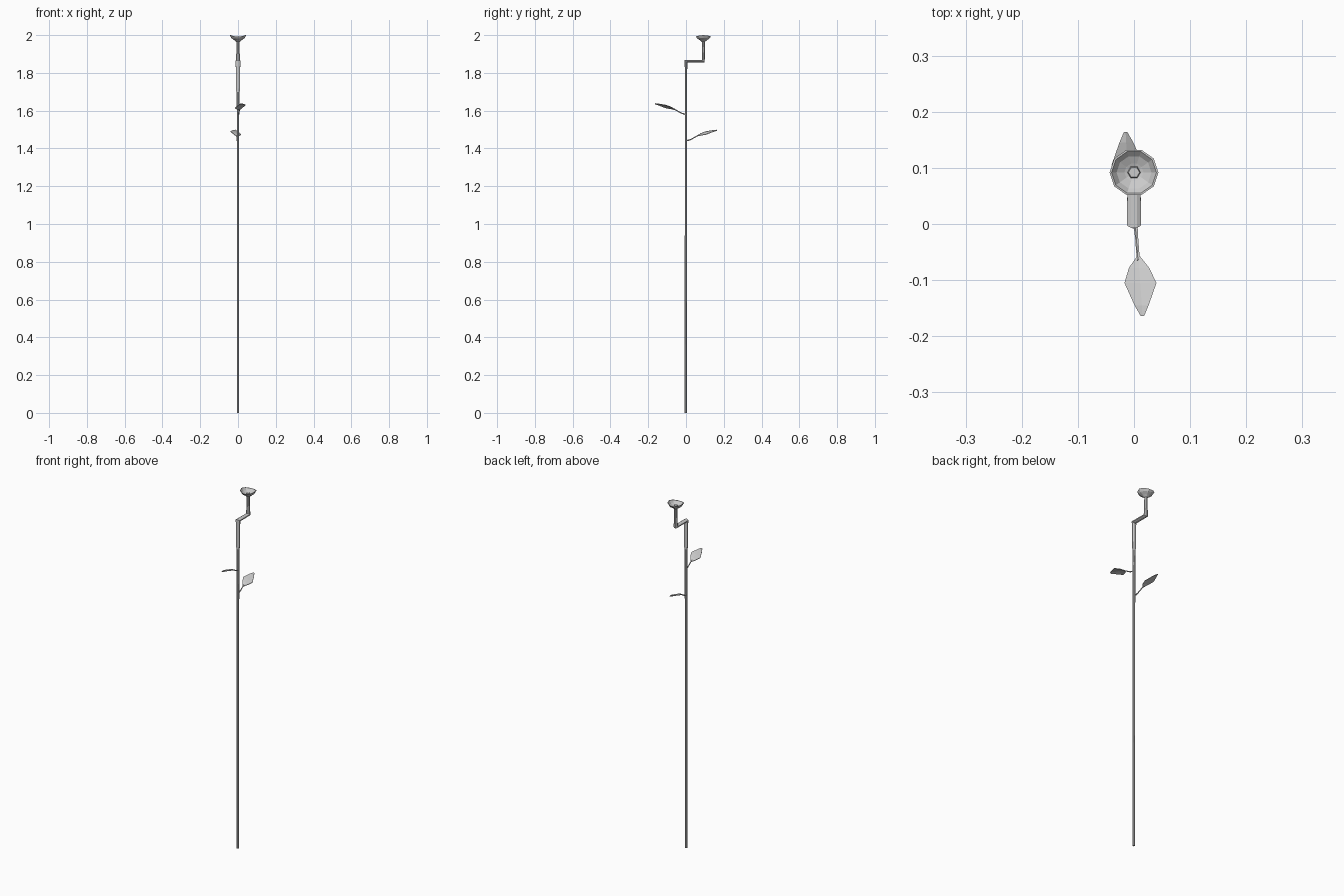
import bpy, bmesh, math
from mathutils import Vector

if "Cube" in bpy.data.objects:
    bpy.data.objects.remove(bpy.data.objects["Cube"])


def finish(name, bm):
    bmesh.ops.recalc_face_normals(bm, faces=bm.faces)
    me = bpy.data.meshes.new(name)
    bm.to_mesh(me)
    bm.free()
    ob = bpy.data.objects.new(name, me)
    bpy.context.collection.objects.link(ob)
    return ob


def loft(bm, rings, cap_start=True, cap_end=True):
    loops = [[bm.verts.new(p) for p in r] for r in rings]
    n = len(loops[0])
    for a, b in zip(loops, loops[1:]):
        for i in range(n):
            j = (i + 1) % n
            bm.faces.new((a[i], a[j], b[j], b[i]))
    if cap_start:
        bm.faces.new(loops[0][::-1])
    if cap_end:
        bm.faces.new(loops[-1])


def tube(bm, path, n):
    """Mitred tube; path entries are (point, half width, half thickness)."""
    pts = [Vector(p[0]) for p in path]
    rings = []
    for k, (p, w, t) in enumerate(path):
        d0 = (pts[k] - pts[max(k - 1, 0)]).normalized()
        d1 = (pts[min(k + 1, len(pts) - 1)] - pts[k]).normalized()
        tan = (d0 + d1).normalized()
        side = Vector((1, 0, 0))
        up = tan.cross(side).normalized()
        mitre = 1 / max(tan.dot(d1 if d1.length else d0), 0.5)
        rings.append([pts[k] + side * w * math.cos(a) + up * t * mitre * math.sin(a)
                      for a in (2 * math.pi * (i + 0.5) / n for i in range(n))])
    loft(bm, rings)


# Stem: long stalk, sideways kink, short neck under the flower
bm = bmesh.new()
tube(bm, [((0, -.002, 0), .0065, .0065), ((0, -.001, .7), .0065, .0065),
          ((0, 0, 1.6), .007, .006), ((0, 0, 1.7), .010, .006),
          ((0, 0, 1.862), .0135, .0075), ((0, .092, 1.862), .0125, .0075),
          ((0, .092, 1.92), .009, .009), ((0, .092, 1.972), .008, .008)], 8)
finish("stem", bm)

# Flower cup: thin shell with wavy rim
bm = bmesh.new()
N = 10
profile = [(.009, 1.964, 0), (.020, 1.973, 0), (.035, 1.983, .3), (.0435, 1.996, 1),
           (.040, 1.996, 1), (.031, 1.986, .3), (.017, 1.979, 0), (.011, 1.977, 0)]
rings = []
for r, z, wave in profile:
    ring = []
    for i in range(N):
        a = 2 * math.pi * i / N
        ring.append((r * math.cos(a), .092 + r * .97 * math.sin(a),
                     z + wave * .004 * math.cos(2 * a)))
    rings.append(ring)
loft(bm, rings)
finish("flower_cup", bm)

# Flower centre
bm = bmesh.new()
loft(bm, [[(r * math.cos(i * math.pi / 3), .092 + r * math.sin(i * math.pi / 3), z)
           for i in range(6)] for r, z in ((.012, 1.976), (.010, 1.984))])
finish("flower_centre", bm)


# Leaves: curved stalk plus thin folded blade, second one turned half way round
def leaf(name, z, turn):
    bm = bmesh.new()
    tube(bm, [((.003, 0, .0), .004, .004), ((.005, -.025, .007), .003, .003),
              ((.008, -.065, .030), .003, .003)], 5)
    # centre x, y, z, left half width, right half width
    spine = [(.008, -.058, .027, .003, .003), (.009, -.078, .037, .018, .018),
             (.011, -.105, .045, .028, .029), (.014, -.145, .055, .013, .012),
             (.015, -.164, .058, .003, .003)]
    rings = []
    for x, y, h, l, r in spine:
        top = [(x - l, y, h - l * .35), (x, y, h + .0015), (x + r, y, h + r * .2)]
        rings.append(top + [(p[0], p[1], p[2] - .003) for p in top[::-1]])
    loft(bm, rings)
    ob = finish(name, bm)
    ob.location.z = z
    ob.rotation_euler.z = turn


leaf("upper_leaf", 1.58, 0)
leaf("lower_leaf", 1.44, math.pi)
